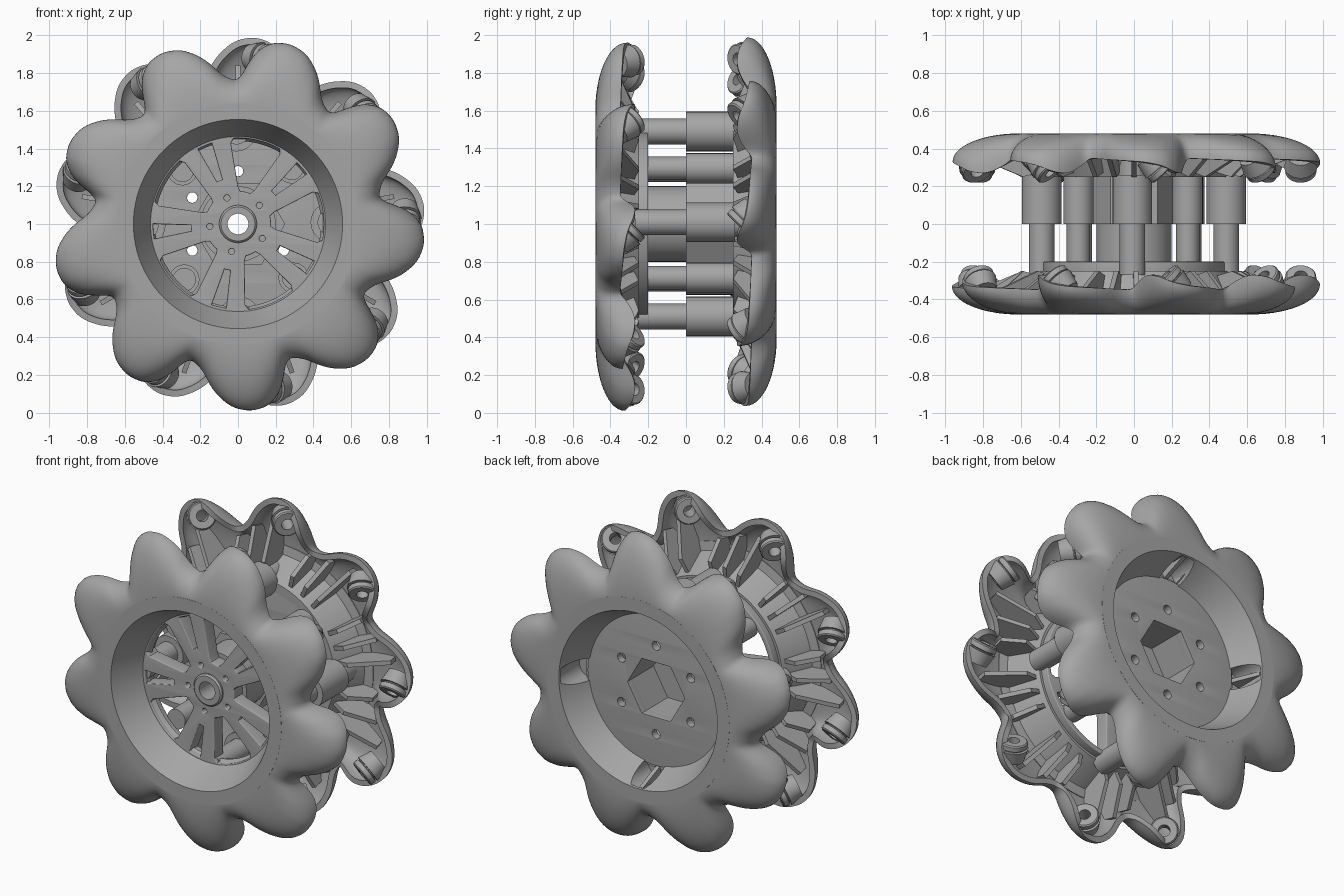
import bpy, bmesh, math
from math import sin, cos, pi, radians as rad
from mathutils import Matrix, Vector

if "Cube" in bpy.data.objects:
    bpy.data.objects.remove(bpy.data.objects["Cube"])

grey = bpy.data.materials.new("plain grey")
grey.diffuse_color = (0.38, 0.38, 0.38, 1)
grey.use_nodes = True
grey.node_tree.nodes["Principled BSDF"].inputs["Base Color"].default_value = grey.diffuse_color

FRONT = Matrix.Translation((0, 0, 1))
# the back half is the front half turned over about a radial line
C = rad(79.5)
BACK = FRONT @ Matrix.Rotation(pi, 4, Vector((cos(C), 0, sin(C))))
MOUNT = 78          # angle of the first roller mount
N = 9               # lobes per half


def pol(r, deg, y):
    return Vector((r * cos(rad(deg)), y, r * sin(rad(deg))))


def finish(name, bm, mat=FRONT, fix=True):
    if fix:
        bmesh.ops.recalc_face_normals(bm, faces=bm.faces)
    me = bpy.data.meshes.new(name)
    bm.transform(mat)
    bm.to_mesh(me)
    bm.free()
    me.materials.append(grey)
    me.shade_smooth()
    me.set_sharp_from_angle(angle=rad(32))
    ob = bpy.data.objects.new(name, me)
    bpy.context.collection.objects.link(ob)
    return ob


def bake(ob):
    """Apply modifiers and reshade."""
    dg = bpy.context.evaluated_depsgraph_get()
    me = bpy.data.meshes.new_from_object(ob.evaluated_get(dg))
    ob.modifiers.clear()
    ob.data = me
    me.shade_smooth()
    me.set_sharp_from_angle(angle=rad(32))


def lathe(bm, prof, segs=64, m=Matrix(), start=0):
    """Revolve a closed (radius, y) profile about the y axis."""
    rings = [[bm.verts.new(m @ pol(r, start + 360 * i / segs, y)) for r, y in prof] for i in range(segs)]
    for i in range(segs):
        a, b = rings[i], rings[(i + 1) % segs]
        for j in range(len(prof)):
            k = (j + 1) % len(prof)
            bm.faces.new((a[j], a[k], b[k], b[j]))


def rod(bm, r, deg, radius, y0, y1):
    m = Matrix.Translation(pol(r, deg, (y0 + y1) / 2)) @ Matrix.Rotation(pi / 2, 4, 'X')
    bmesh.ops.create_cone(bm, cap_ends=True, segments=32, radius1=radius, radius2=radius,
                          depth=y1 - y0, matrix=m)


def curve(table, u):
    """Smoothly interpolated lookup."""
    for (a, p), (b, q) in zip(table, table[1:]):
        if u <= b:
            t = (u - a) / (b - a)
            return p + (q - p) * t
    return table[-1][1]


RADIUS = [(-28, .755), (-22, .79), (-16, .90), (-10, .972), (-4, .995), (2, .975), (7, .90), (10, .80), (12, .755)]
EDGE = [(-28, -.35), (-16, -.34), (-6, -.33), (0, -.31), (5, -.27), (9, -.27), (12, -.35)]


def soft(table, u):
    return sum(curve(table, (u + d + 28) % 40 - 28) for d in (-2, -1, 0, 1, 2)) / 5


def shell(name, mat):
    bm = bmesh.new()
    rows, cols = 14, 360
    grid = []
    for i in range(cols):
        u = i * 360 / cols
        R, E = soft(RADIUS, u), soft(EDGE, u)
        line = []
        for j in range(rows + 1):
            t = j / rows * pi / 2
            line.append(bm.verts.new(pol(.62 + (R - .62) * sin(t), MOUNT + u, -.48 + (E + .48) * (1 - cos(t)))))
        grid.append(line)
    for i in range(cols):
        a, b = grid[i], grid[(i + 1) % cols]
        for j in range(rows):
            bm.faces.new((a[j], a[j + 1], b[j + 1], b[j]))
    bm.normal_update()
    if sum(f.normal.y for f in bm.faces) > 0:
        bmesh.ops.reverse_faces(bm, faces=bm.faces)
    ob = finish(name, bm, mat, fix=False)
    s = ob.modifiers.new("thickness", 'SOLIDIFY')
    s.thickness, s.offset = .035, -1
    bake(ob)


def half(side, mat):
    shell(side + "_lobed_shell", mat)
    # conical dish wall and flat lip
    bm = bmesh.new()
    lathe(bm, [(.64, -.48), (.555, -.48), (.47, -.30), (.44, -.25), (.50, -.25), (.585, -.43), (.64, -.44)], 96)
    dish = finish(side + "_dish_wall", bm, mat)
    # angled roller mounts with a bolt hole
    bm = bmesh.new()
    for k in range(N):
        a = MOUNT + k * 360 / N
        t = Vector((-sin(rad(a)), 0, cos(rad(a))))
        n = (t + Vector((0, 1, 0))).normalized()
        m = Matrix.Translation(pol(.885, a, -.29)) @ Vector((0, 1, 0)).rotation_difference(n).to_matrix().to_4x4()
        lathe(bm, [(.034, .025), (.075, .025), (.082, .018), (.082, -.01), (.07, -.015), (.07, -.02),
                   (.088, -.02), (.07, -.10), (.034, -.10)], 28, m)
    finish(side + "_roller_mounts", bm, mat)
    # radial stiffening ribs inside the shell
    bm = bmesh.new()
    for k in range(N):
        for u, reach in ((-19, .77), (-9, .84), (11, .71)):
            a = MOUNT + k * 360 / N + u
            prof = [(.49, -.28), (.56, -.45), (reach - .02, -.44), (reach, -.35), (.60, -.25)]
            off = Vector((-sin(rad(a)), 0, cos(rad(a)))) * .013
            lo = [bm.verts.new(pol(r, a, y) - off) for r, y in prof]
            hi = [bm.verts.new(pol(r, a, y) + off) for r, y in prof]
            bm.faces.new(lo)
            bm.faces.new(hi[::-1])
            for i in range(5):
                j = (i + 1) % 5
                bm.faces.new((lo[i], hi[i], hi[j], lo[j]))
    finish(side + "_shell_ribs", bm, mat)
    return dish


def arc(r, a0, a1, n=12, cx=0, cy=0):
    return [(cx + r * cos(rad(a0 + (a1 - a0) * i / n)), cy + r * sin(rad(a0 + (a1 - a0) * i / n))) for i in range(n + 1)]


def circle(r, deg=0, dist=0, n=24):
    return arc(r, 0, 360 - 360 / n, n - 1, dist * cos(rad(deg)), dist * sin(rad(deg)))


def plate(name, loops, yc, thick, bevel):
    """Flat plate with holes, from filled outlines."""
    cu = bpy.data.curves.new(name, 'CURVE')
    cu.dimensions, cu.fill_mode = '2D', 'BOTH'
    cu.extrude, cu.bevel_depth, cu.offset = thick / 2 - bevel, bevel, -bevel
    for pts in loops:
        s = cu.splines.new('POLY')
        s.points.add(len(pts) - 1)
        for p, (x, y) in zip(s.points, pts):
            p.co = (x, y, 0, 1)
        s.use_cyclic_u = True
    tmp = bpy.data.objects.new(name + "_outline", cu)
    bpy.context.collection.objects.link(tmp)
    dg = bpy.context.evaluated_depsgraph_get()
    me = bpy.data.meshes.new_from_object(tmp.evaluated_get(dg))
    bpy.data.objects.remove(tmp)
    bm = bmesh.new()
    bm.from_mesh(me)
    bmesh.ops.remove_doubles(bm, verts=bm.verts, dist=1e-5)
    bm.transform(Matrix.Translation((0, yc, 0)) @ Matrix.Rotation(pi / 2, 4, 'X'))
    return finish(name, bm)


half("front", FRONT)
back_dish = half("back", BACK)

# front spoked hub: five wide and five narrow windows
loops = [circle(.485, n=96)]
for k in range(5):
    w, s = 77 + 72 * k, 113 + 72 * k
    loops.append(arc(.455, w - 16, w + 16) + arc(.43, w + 18, w + 18, 1)[:1] + arc(.20, w + 13, w + 13, 1)[:1]
                 + arc(.175, w + 9, w - 9, 6) + arc(.20, w - 13, w - 13, 1)[:1] + arc(.43, w - 18, w - 18, 1)[:1])
    loops.append(arc(.45, s - 5, s + 5, 4) + arc(.25, s + 3.5, s - 3.5, 3))
    loops.append(circle(.016, s, .15, 12))
loops.append(circle(.057, n=32))
plate("front_spoked_hub", loops, -.245, .09, .006)
bm = bmesh.new()
lathe(bm, [(.055, -.31), (.09, -.31), (.10, -.30), (.10, -.2), (.2, -.2), (.2, 0), (.055, 0)], 48)
finish("front_axle_boss", bm)

# back plate with hexagonal socket and screw holes
loops = [circle(.48, n=96), circle(.20, n=6)] + [circle(.028, 30 + 60 * k, .28, 16) for k in range(6)]
plate("back_plate", loops, .275, .05, .002)
bm = bmesh.new()
lathe(bm, [(.20, .26), (.25, .26), (.25, 0), (.20, 0)], 6)
lathe(bm, [(.055, 0), (.055, .04), (.215, .04), (.215, 0)], 48)
finish("hex_socket", bm)

# joining pegs (front) and their wider sleeves (back)
bm = bmesh.new()
for k in range(4):
    rod(bm, .49, 90 * k + 1, .068, -.27, 0)
    rod(bm, .41, 90 * k + 46, .062, -.21, 0)
finish("front_pegs", bm)
bm = bmesh.new()
for k in range(4):
    rod(bm, .49, 90 * k + 1, .105, 0, .26)
    rod(bm, .41, 90 * k + 46, .08, 0, .26)
finish("back_sleeves", bm)

# screw pockets scooped out of the back dish wall
bm = bmesh.new()
for k in range(4):
    rod(bm, .49, 90 * k + 1, .075, .27, .47)
cutter = finish("pocket_cutter", bm)
cutter.hide_render = True
b = back_dish.modifiers.new("pockets", 'BOOLEAN')
b.object, b.operation, b.solver = cutter, 'DIFFERENCE', 'EXACT'
bake(back_dish)
bpy.data.objects.remove(cutter)
bm = bmesh.new()
for k in range(4):
    base = pol(.49, 90 * k + 1, 0)
    cols = []
    for i in range(17):
        p = base + pol(.075, 90 * k + 1 - 90 + 180 * i / 16, 0)
        top = min(.47, .30 + (p.length - .47) / .085 * .18)
        cols.append([bm.verts.new((p.x, y, p.z)) for y in (.26, top)])
    for a, c in zip(cols, cols[1:]):
        bm.faces.new((a[0], a[1], c[1], c[0]))
finish("screw_pockets", bm)
